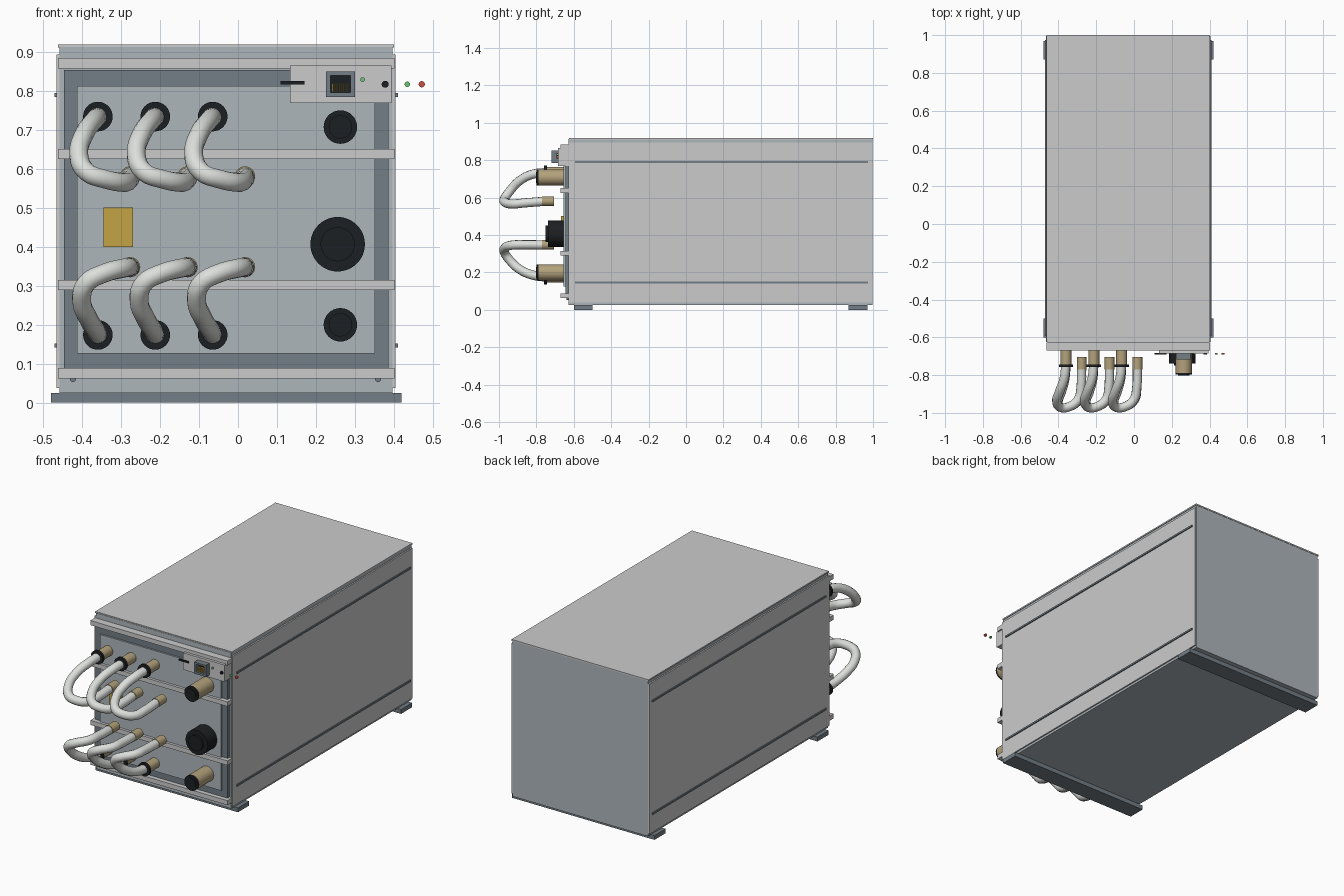
import bpy
from math import radians

if "Cube" in bpy.data.objects:
    bpy.data.objects.remove(bpy.data.objects["Cube"])


def mat(name, r, g, b):
    m = bpy.data.materials.new(name)
    m.diffuse_color = (r, g, b, 1)
    m.use_nodes = True
    m.node_tree.nodes["Principled BSDF"].inputs["Base Color"].default_value = m.diffuse_color
    return m


STEEL = mat("blue_grey_steel", 0.42, 0.47, 0.50)
SLATE = mat("slate", 0.17, 0.21, 0.24)
BLACK = mat("black", 0.012, 0.014, 0.016)
BRASS = mat("brass", 0.45, 0.36, 0.20)
GOLD = mat("gold", 0.55, 0.37, 0.06)
WHITE = mat("hose_white", 0.72, 0.74, 0.71)
GREEN = mat("green", 0.15, 0.55, 0.18)
RED = mat("red", 0.6, 0.08, 0.05)


def box(name, x, y, z, material=None):
    """Box from (min, max) pairs."""
    bpy.ops.mesh.primitive_cube_add(size=1, location=[(a + b) / 2 for a, b in (x, y, z)])
    o = bpy.context.object
    o.name = name
    o.scale = [b - a for a, b in (x, y, z)]
    bpy.ops.object.transform_apply(location=False, rotation=False, scale=True)
    if material:
        o.data.materials.append(material)
    return o


def rod(name, x, z, r, y0, y1, material=None, sides=32):
    """Cylinder along the y axis."""
    bpy.ops.mesh.primitive_cylinder_add(vertices=sides, radius=r, depth=y1 - y0,
                                        location=(x, (y0 + y1) / 2, z),
                                        rotation=(radians(90), 0, 0))
    o = bpy.context.object
    o.name = name
    bpy.ops.object.shade_smooth_by_angle(angle=radians(35))
    if material:
        o.data.materials.append(material)
    return o


def hose(name, points, dx):
    """Round tube through the points, moved sideways by dx."""
    cu = bpy.data.curves.new(name, 'CURVE')
    cu.dimensions = '3D'
    cu.bevel_depth = 0.0245
    cu.bevel_resolution = 4
    cu.resolution_u = 4
    cu.use_fill_caps = True
    sp = cu.splines.new('BEZIER')
    sp.bezier_points.add(len(points) - 1)
    for bp, (x, y, z) in zip(sp.bezier_points, points):
        bp.co = (x + dx, y, z)
        bp.handle_left_type = bp.handle_right_type = 'AUTO'
    o = bpy.data.objects.new(name, cu)
    bpy.context.collection.objects.link(o)
    cu.materials.append(WHITE)
    bpy.ops.object.select_all(action='DESELECT')
    o.select_set(True)
    bpy.context.view_layer.objects.active = o
    bpy.ops.object.convert(target='MESH')
    bpy.ops.object.shade_smooth_by_angle(angle=radians(50))


# Cabinet shell and covers
box("cabinet_body", (-0.458, 0.397), (-0.628, 0.998), (0.025, 0.914), STEEL)
box("top_cover", (-0.463, 0.401), (-0.626, 1.0), (0.912, 0.92))
box("left_cover", (-0.466, -0.456), (-0.626, 0.996), (0.038, 0.895))
box("right_cover", (0.395, 0.405), (-0.626, 0.996), (0.038, 0.895))
for z in (0.147, 0.79):
    box("left_side_strip", (-0.472, -0.464), (-0.593, 0.973), (z - 0.005, z + 0.005), SLATE)
    box("right_side_strip", (0.403, 0.411), (-0.593, 0.973), (z - 0.005, z + 0.005), SLATE)

# Feet
for y in (-0.6, 0.87):
    box("foot", (-0.48, 0.42), (y, y + 0.1), (0, 0.025), SLATE)

# Front panel with dark border and cross rails
box("front_border", (-0.447, 0.386), (-0.645, -0.62), (0.087, 0.854), SLATE)
box("front_panel", (-0.414, 0.352), (-0.655, -0.64), (0.126, 0.813), STEEL)
for z in (0.0755, 0.3025, 0.6385, 0.872):
    box("front_rail", (-0.463, 0.402), (-0.67, -0.627), (z - 0.013, z + 0.013))
for x in (-0.424, 0.36):
    rod("front_screw", x, 0.061, 0.008, -0.64, -0.627, SLATE, 16)
box("label_plate", (-0.346, -0.27), (-0.668, -0.65), (0.4, 0.502), GOLD)

# Hoses with their brass fittings
upper = [(-0.36, -0.74, 0.735), (-0.37, -0.82, 0.725), (-0.395, -0.89, 0.69),
         (-0.409, -0.942, 0.635), (-0.388, -0.971, 0.592), (-0.345, -0.968, 0.575),
         (-0.296, -0.93, 0.566), (-0.28, -0.86, 0.572), (-0.277, -0.76, 0.58)]
lower = [(-0.36, -0.74, 0.174), (-0.366, -0.82, 0.186), (-0.385, -0.89, 0.217),
         (-0.402, -0.942, 0.265), (-0.388, -0.971, 0.308), (-0.345, -0.968, 0.332),
         (-0.292, -0.93, 0.346), (-0.28, -0.86, 0.348), (-0.277, -0.76, 0.347)]
for i in range(3):
    dx = i * 0.1475
    for row, path in (("upper", upper), ("lower", lower)):
        hose(row + "_hose", path, dx)
        x, _, z = path[0]
        rod(row + "_fitting", x + dx, z, 0.029, -0.746, -0.65, BRASS)
        rod(row + "_fitting_collar", x + dx, z, 0.038, -0.758, -0.744, BLACK)
        x, _, z = path[-1]
        rod(row + "_hose_end", x + dx, z + 0.001, 0.026, -0.77, -0.705, BRASS)

# Power terminals and central knob
for z in (0.2, 0.708):
    rod("terminal", 0.263, z, 0.043, -0.788, -0.65, BRASS)
    rod("terminal_cap", 0.263, z, 0.043, -0.798, -0.786, BLACK)
    rod("terminal_cap_face", 0.263, z, 0.03, -0.802, -0.796, BLACK)
rod("knob", 0.256, 0.407, 0.07, -0.738, -0.65, BLACK, 48)
rod("knob_face", 0.256, 0.407, 0.044, -0.75, -0.736, BLACK)

# Control module with network socket
box("control_module", (0.133, 0.394), (-0.685, -0.627), (0.77, 0.866))
box("slot_bar", (0.109, 0.171), (-0.692, -0.683), (0.818, 0.827), BLACK)
X, Z = (0.226, 0.30), (0.785, 0.851)
xi, zi, depth = (0.237, 0.289), (0.797, 0.841), (-0.718, -0.684)
box("socket_left", (X[0], xi[0]), depth, Z, SLATE)
box("socket_right", (xi[1], X[1]), depth, Z, SLATE)
box("socket_bottom", xi, depth, (Z[0], zi[0]), SLATE)
box("socket_top", xi, depth, (zi[1], Z[1]), SLATE)
box("socket_back", xi, (-0.69, -0.684), zi, BLACK)
for i in range(8):
    x = 0.2435 + i * 0.0056
    box("socket_pin", (x - 0.0014, x + 0.0014), (-0.71, -0.688), (0.798, 0.82), GOLD)
for name, x, z, r, m in (("green_light", 0.32, 0.83, 0.006, GREEN),
                         ("button", 0.378, 0.818, 0.009, BLACK),
                         ("status_light_green", 0.435, 0.818, 0.007, GREEN),
                         ("status_light_red", 0.472, 0.818, 0.008, RED)):
    rod(name, x, z, r, -0.692, -0.682, m, 20)
